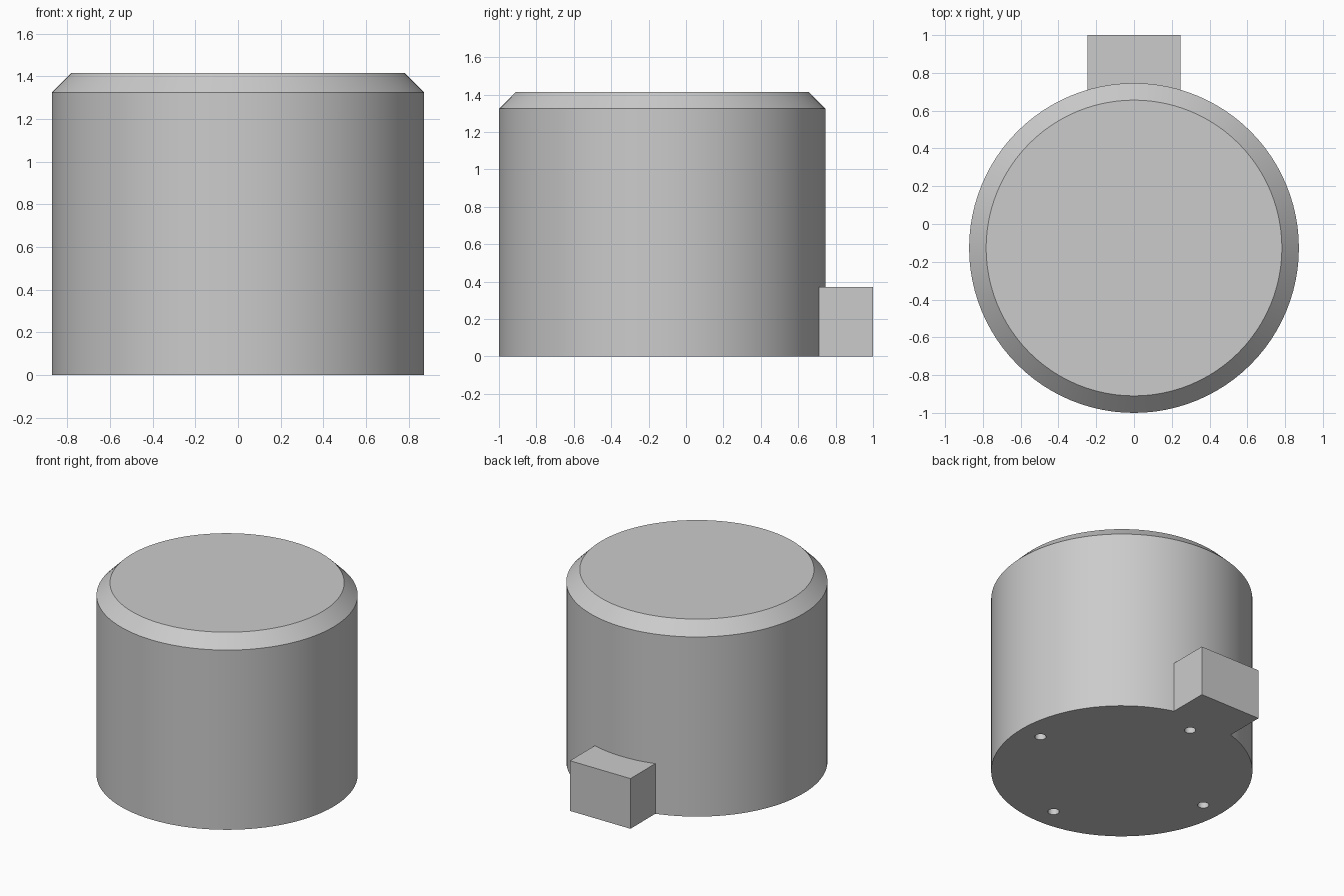
import bpy, bmesh, math
from mathutils import Matrix, Vector

default = bpy.data.objects.get("Cube")
if default:
    bpy.data.objects.remove(default, do_unlink=True)

RADIUS, HEIGHT, CHAMFER = 0.873, 1.415, 0.09
CENTRE_Y = -0.127

grey = bpy.data.materials.new("plain grey")
grey.use_nodes = True
colour = (0.6, 0.6, 0.6, 1)
grey.diffuse_color = colour
grey.node_tree.nodes["Principled BSDF"].inputs["Base Color"].default_value = colour


def add_object(name, bm):
    mesh = bpy.data.meshes.new(name)
    bm.to_mesh(mesh)
    bm.free()
    mesh.materials.append(grey)
    obj = bpy.data.objects.new(name, mesh)
    bpy.context.collection.objects.link(obj)
    return obj


def add_cylinder(bm, radius, z0, z1, x, y, sides):
    bmesh.ops.create_cone(bm, cap_ends=True, segments=sides, radius1=radius, radius2=radius,
                          depth=z1 - z0, matrix=Matrix.Translation((x, y, (z0 + z1) / 2)))


def combine(target, tool, operation):
    mod = target.modifiers.new(tool.name, 'BOOLEAN')
    mod.operation, mod.solver, mod.object = operation, 'EXACT', tool
    bpy.ops.object.select_all(action='DESELECT')
    target.select_set(True)
    bpy.context.view_layer.objects.active = target
    bpy.ops.object.modifier_apply(modifier=mod.name)
    bpy.data.objects.remove(tool, do_unlink=True)


# Round body with a chamfered top rim
bm = bmesh.new()
add_cylinder(bm, RADIUS, 0, HEIGHT, 0, CENTRE_Y, 96)
rim = [e for e in bm.edges if all(v.co.z > HEIGHT - 0.01 for v in e.verts)]
bmesh.ops.bevel(bm, geom=rim, offset=CHAMFER, offset_type='OFFSET', segments=1,
                profile=0.5, affect='EDGES')
body = add_object("round_body", bm)

# Rectangular tab at the foot of the back
bm = bmesh.new()
size, middle = Vector((0.494, 0.5, 0.37)), Vector((0, 0.75, 0.185))
bmesh.ops.create_cube(bm, size=1, matrix=Matrix.Translation(middle) @ Matrix.Diagonal(size.to_4d()))
combine(body, add_object("back_tab", bm), 'UNION')

# Four small blind holes in the underside
bm = bmesh.new()
for i in range(4):
    a = i * math.pi / 2
    add_cylinder(bm, 0.038, -0.1, 0.2, 0.71 * math.cos(a), CENTRE_Y + 0.71 * math.sin(a), 24)
holes = add_object("hole_cutter", bm)
holes.hide_render = True
combine(body, holes, 'DIFFERENCE')

bpy.ops.object.shade_smooth_by_angle(angle=math.radians(30))
